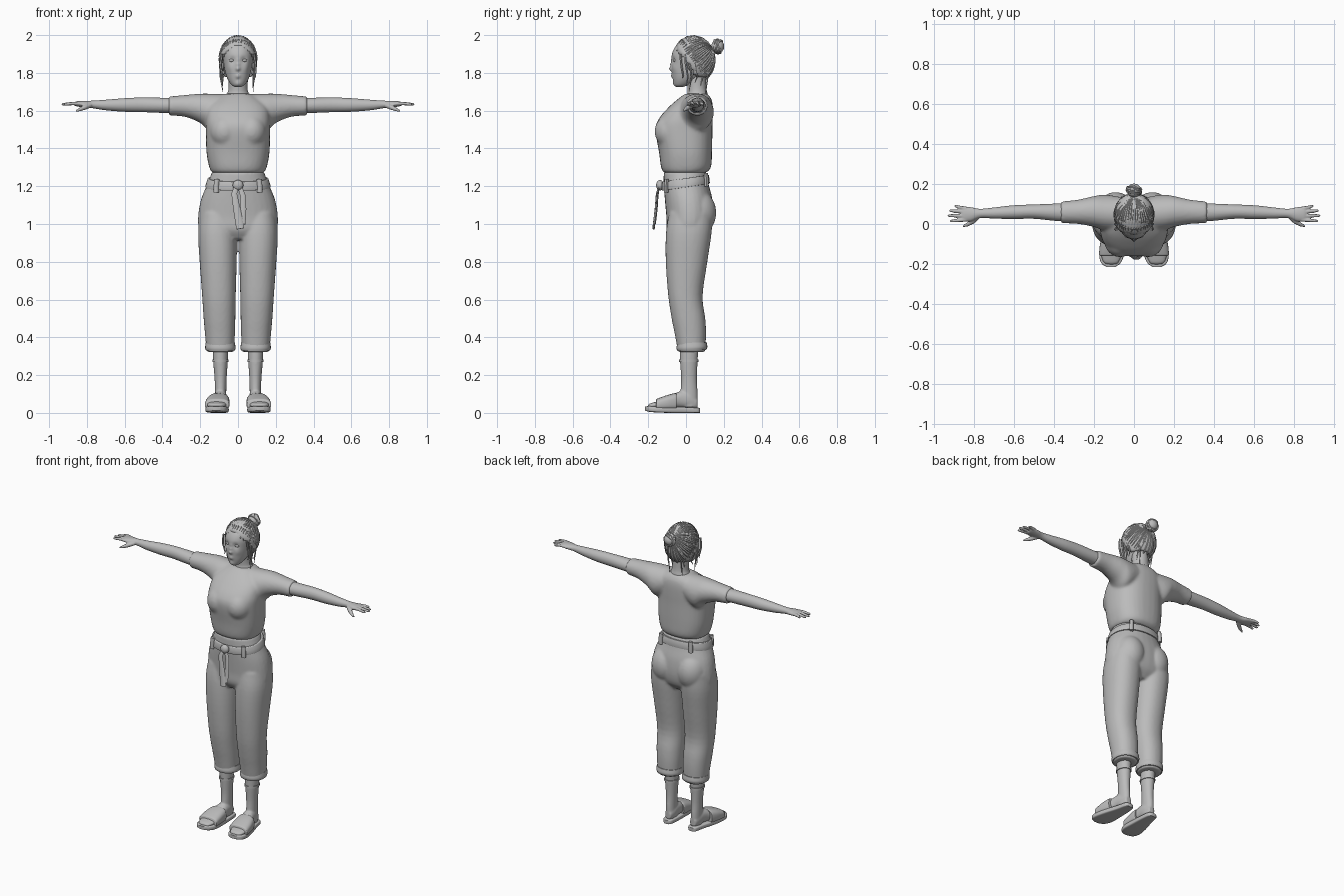
import bpy, bmesh, math, random
from mathutils import Vector

if "Cube" in bpy.data.objects:
    bpy.data.objects.remove(bpy.data.objects["Cube"])
random.seed(4)
GREY = (0.5, 0.5, 0.5, 1)
mat = bpy.data.materials.new("plain_grey")
mat.use_nodes = True
mat.diffuse_color = GREY
mat.node_tree.nodes["Principled BSDF"].inputs["Base Color"].default_value = GREY


def skin_rings(bm, rings):
    """Bridge rings of points into a closed tube."""
    vs = [[bm.verts.new(p) for p in ring] for ring in rings]
    n = len(vs[0])
    for a, b in zip(vs, vs[1:]):
        for i in range(n):
            j = (i + 1) % n
            bm.faces.new((a[i], a[j], b[j], b[i]))
    bm.faces.new(vs[0][::-1])
    bm.faces.new(vs[-1])


def smooth_rows(rows, steps):
    """Spline between key rows."""
    rows = [Vector(r) for r in rows]
    out = []
    for i in range(len(rows) - 1):
        a, b = rows[i], rows[i + 1]
        ta = (b - rows[i - 1]) / 2 if i else b - a
        tb = (rows[i + 2] - a) / 2 if i + 2 < len(rows) else b - a
        for s in range(steps):
            t = s / steps
            h = t * t * (3 - 2 * t)
            out.append(a * (1 - h) + b * h + ta * t * (1 - t) ** 2 - tb * t * t * (1 - t))
    return out + [rows[-1]]


def loft(bm, axis, rows, power=2.0, steps=4, sides=32, tilt=0):
    """Rows are (position, u_min, u_max, v_min, v_max) along the axis."""
    rings = []
    for t, u0, u1, v0, v1 in smooth_rows(rows, steps):
        ring = []
        for k in range(sides):
            a = math.tau * k / sides
            c, s = math.cos(a), math.sin(a)
            u = (u0 + u1) / 2 + (u1 - u0) / 2 * math.copysign(abs(c) ** (2 / power), c)
            v = (v0 + v1) / 2 + (v1 - v0) / 2 * math.copysign(abs(s) ** (2 / power), s)
            ring.append({"Z": (u, v, t + tilt * v), "X": (t, u, v), "Y": (u, t, v)}[axis])
        rings.append(ring)
    skin_rings(bm, rings)


def body(bm, rows, **kw):
    """Vertical loft centred on x, rows (z, half_width, front, back)."""
    loft(bm, "Z", [(z, -w, w, f, b) for z, w, f, b in rows], **kw)


def tube(bm, pts, radii, flat=1.0, sides=8):
    pts = [Vector(p) for p in pts]
    rings = []
    for i, p in enumerate(pts):
        d = (pts[min(i + 1, len(pts) - 1)] - pts[max(i - 1, 0)]).normalized()
        side = d.cross(Vector((0, 1, 0)) if abs(d.y) < 0.9 else Vector((0, 0, 1))).normalized()
        up = d.cross(side)
        rings.append([p + radii[i] * (side * math.cos(a) + up * flat * math.sin(a))
                      for a in (math.tau * k / sides for k in range(sides))])
    skin_rings(bm, rings)


def ball(bm, loc, size):
    made = bmesh.ops.create_uvsphere(bm, u_segments=32, v_segments=24, radius=1)["verts"]
    for v in made:
        v.co = Vector(loc) + Vector(c * s for c, s in zip(v.co, size))


def finish(bm, name, mirror=False, voxel=0, smooth=0):
    bmesh.ops.recalc_face_normals(bm, faces=bm.faces)
    me = bpy.data.meshes.new(name)
    bm.to_mesh(me)
    bm.free()
    me.materials.append(mat)
    ob = bpy.data.objects.new(name, me)
    bpy.context.collection.objects.link(ob)
    bpy.ops.object.select_all(action="DESELECT")
    ob.select_set(True)
    bpy.context.view_layer.objects.active = ob
    bpy.ops.object.shade_smooth_by_angle(angle=math.radians(50))
    if mirror:
        ob.modifiers.new("mirror", "MIRROR").use_mirror_merge = False
    if voxel:
        m = ob.modifiers.new("blend", "REMESH")
        m.mode, m.voxel_size, m.use_smooth_shade = "VOXEL", voxel, True
    if smooth:
        m = ob.modifiers.new("soften", "SMOOTH")
        m.factor, m.iterations = 0.5, smooth
    return ob


# Loose shirt with short sleeves
bm = bmesh.new()
body(bm, [(1.27, .137, -.118, .105), (1.3, .152, -.132, .132), (1.38, .167, -.143, .138),
          (1.5, .17, -.162, .14), (1.56, .17, -.142, .142), (1.62, .16, -.09, .142),
          (1.66, .12, -.045, .135), (1.69, .07, -.005, .115)], power=2.4)
for s in (-1, 1):
    loft(bm, "X", [(s * x, a, b, c, d) for x, a, b, c, d in (
        (.04, -.03, .13, 1.55, 1.687), (.14, -.035, .147, 1.49, 1.69), (.2, -.015, .14, 1.535, 1.69),
        (.28, 0, .122, 1.567, 1.683), (.368, .004, .113, 1.575, 1.675))])
    ball(bm, (s * .07, -.08, 1.49), (.08, .086, .09))
finish(bm, "shirt", voxel=.009, smooth=6)

# Trousers with turned-up cuffs
bm = bmesh.new()
body(bm, [(1.275, .138, -.118, .108), (1.21, .163, -.118, .12), (1.13, .196, -.112, .14),
          (1.04, .211, -.104, .145), (.97, .205, -.1, .13), (.92, .16, -.07, .09)], power=2.2)
for s in (-1, 1):
    loft(bm, "Z", [(z, s * a, s * b, c, d) for z, a, b, c, d in (
        (1.06, .01, .2, -.09, .14), (.95, .006, .211, -.106, .135), (.8, .007, .203, -.107, .113),
        (.62, .012, .19, -.094, .088), (.5, .014, .182, -.076, .102),
        (.42, .016, .175, -.06, .106), (.322, .022, .166, -.042, .102))], power=2.2)
    ball(bm, (s * .092, .06, 1.06), (.095, .1, .12))
finish(bm, "trousers", voxel=.008, smooth=5)

bm = bmesh.new()
loft(bm, "Z", [(.33, .016, .17, -.046, .108), (.345, .013, .174, -.05, .113),
               (.37, .017, .171, -.047, .109)], power=2.2, tilt=.04)
finish(bm, "trouser_cuffs", mirror=True)

# Tilted belt with loops, knot and hanging tails
bm = bmesh.new()
body(bm, [(1.195, .17, -.125, .123), (1.2, .173, -.129, .126), (1.237, .162, -.127, .122),
          (1.242, .158, -.123, .118)], power=2.2, tilt=.15, steps=2, sides=48)
finish(bm, "belt")
bm = bmesh.new()
for x, y in ((.115, -.105), (.11, .108)):
    z = 1.218 + .15 * y
    tube(bm, [(x, y, z - .035), (x, y, z), (x - .003, y * .98, z + .035)], [.014] * 3, flat=.8)
finish(bm, "belt_loops", mirror=True)
bm = bmesh.new()
ball(bm, (0, -.138, 1.205), (.028, .02, .028))
tube(bm, [(-.005, -.14, 1.21), (-.02, -.155, 1.16), (-.006, -.16, 1.08), (.012, -.172, .975)],
     [.012, .015, .019, .021], flat=.3)
tube(bm, [(.005, -.14, 1.21), (.026, -.15, 1.15), (.028, -.155, 1.08), (.022, -.165, 1.0)],
     [.012, .014, .016, .018], flat=.3)
finish(bm, "belt_tie")

# Arms and hands
bm = bmesh.new()
loft(bm, "X", [(.25, .015, .105, 1.585, 1.67), (.37, .014, .103, 1.587, 1.668),
               (.5, .026, .098, 1.592, 1.67), (.6, .025, .094, 1.594, 1.666),
               (.7, .027, .083, 1.602, 1.658), (.77, .03, .076, 1.613, 1.653),
               (.815, .014, .084, 1.617, 1.652), (.85, .012, .087, 1.622, 1.65),
               (.865, .016, .084, 1.626, 1.645)])
for y, tip_y, tip_x in ((.077, .09, .9), (.059, .067, .925), (.04, .042, .934), (.022, .015, .922)):
    tube(bm, [(.84, y, 1.637), (.875, (y + tip_y) / 2, 1.638), (tip_x - .008, tip_y, 1.634),
              (tip_x, tip_y, 1.633)], [.0105, .0095, .0075, .004])
tube(bm, [(.785, .035, 1.628), (.81, .012, 1.618), (.835, -.003, 1.607), (.857, -.012, 1.598)],
     [.014, .013, .01, .005])
finish(bm, "arms_and_hands", mirror=True, voxel=.004, smooth=2)

# Ankles and feet
bm = bmesh.new()
loft(bm, "Z", [(.38, .052, .135, -.035, .068), (.28, .054, .132, -.032, .062),
               (.18, .06, .124, -.026, .058), (.1, .062, .122, -.03, .062),
               (.03, .06, .122, -.03, .062)])
loft(bm, "Y", [(.06, .07, .112, .025, .075), (.02, .058, .125, .025, .11), (-.03, .056, .135, .025, .115),
               (-.09, .056, .156, .025, .085), (-.15, .06, .165, .025, .062),
               (-.19, .075, .155, .025, .05), (-.203, .09, .135, .027, .04)], power=2.3)
finish(bm, "feet", mirror=True, voxel=.006, smooth=4)
bm = bmesh.new()
loft(bm, "Z", [(.27, .05, .136, -.036, .066), (.283, .05, .136, -.036, .066)], steps=1)
finish(bm, "sock_tops", mirror=True)

# Slip-on sandals
bm = bmesh.new()
loft(bm, "Y", [(.075, .075, .108, 0, .024), (.06, .06, .122, 0, .028), (0, .053, .136, 0, .03),
               (-.08, .05, .16, 0, .032), (-.15, .05, .173, .002, .034), (-.195, .067, .165, .006, .036),
               (-.216, .095, .135, .012, .034)], power=5)
finish(bm, "sandal_soles", mirror=True)
bm = bmesh.new()
loft(bm, "Y", [(-.05, .05, .156, .012, .102), (-.06, .046, .16, .01, .104), (-.1, .045, .17, .01, .094),
               (-.15, .046, .175, .01, .076), (-.158, .05, .172, .012, .07)], power=2.8)
finish(bm, "sandal_straps", mirror=True)

# Neck, head and sculpted face
bm = bmesh.new()
body(bm, [(1.64, .085, -.02, .12), (1.685, .06, .005, .115), (1.72, .05, .008, .108),
          (1.8, .05, .0, .105)])
finish(bm, "neck")
bm = bmesh.new()
body(bm, [(1.726, .018, -.052, -.015), (1.738, .036, -.062, .02), (1.765, .054, -.069, .06),
          (1.8, .067, -.074, .1), (1.85, .076, -.076, .125), (1.9, .08, -.074, .135),
          (1.945, .074, -.052, .125), (1.98, .045, -.01, .09)], power=2.2, steps=8, sides=96)
dents = [((s * .033, -.075, 1.868), .017, .009) for s in (-1, 1)]
dents += [((s * .045, -.06, 1.825), .02, -.004) for s in (-1, 1)]
dents += [((0, -.075, 1.782), .013, -.007), ((0, -.06, 1.742), .014, -.005),
          ((0, -.075, 1.765), .008, .004), ((0, -.075, 1.822), .011, -.015),
          ((0, -.075, 1.845), .01, -.008), ((0, -.075, 1.868), .009, -.003)]
for v in bm.verts:
    v.co.y += sum(push * math.exp(-((v.co - Vector(c)).length / r) ** 2) for c, r, push in dents)
for s in (-1, 1):
    ball(bm, (s * .033, -.056, 1.866), (.015, .013, .009))
    ball(bm, (s * .08, .025, 1.84), (.008, .016, .028))
finish(bm, "head")

# Hair cap, cut back around the face and nape
CENTRE, SIZE = Vector((0, .038, 1.868)), Vector((.1, .115, .128))
bm = bmesh.new()
ball(bm, CENTRE, SIZE)


def bare(p):
    return p.y < -.06 + (1.95 - p.z) * .65 or p.z < 1.775


bmesh.ops.delete(bm, geom=[f for f in bm.faces if bare(f.calc_center_median())], context="FACES")
cap = finish(bm, "hair_cap")
cap.modifiers.new("thickness", "SOLIDIFY").thickness = .012

# Locks combed from the hairline to the bun
bm = bmesh.new()
goal = Vector((0, .85, .55)).normalized()
for i in range(44):
    a = math.tau * (i + random.random() * .6) / 44
    start = Vector((math.sin(a), -.62 + .95 * (1 - math.cos(a)) / 2, .1 + .55 * math.cos(a)))
    start.normalize()
    pts = []
    for k in range(7):
        d = start.lerp(goal, k / 6 * .95).normalized()
        pts.append(CENTRE + Vector(c * r for c, r in zip(d, SIZE)) * .985)
    tube(bm, pts, [.003, .006, .007, .007, .007, .006, .004], sides=6)
finish(bm, "hair_locks")

# Bun made of a core and wound locks
bm = bmesh.new()
bun = Vector((0, .168, 1.94))
ball(bm, bun, (.036, .034, .036))
for i in range(9):
    turn = random.uniform(0, math.tau)
    tilt = random.uniform(-.8, .8)
    pts = []
    for k in range(9):
        a = turn + k * .5
        d = Vector((math.cos(a), tilt * math.cos(a + i), math.sin(a))).normalized()
        pts.append(bun + d * .036)
    tube(bm, pts, [.003] + [.007] * 7 + [.002], sides=6)
finish(bm, "hair_bun")

# Loose strands beside the face and at the nape
bm = bmesh.new()
for s in (-1, 1):
    for y, low in ((-.025, 1.77), (.0, 1.73), (.02, 1.7), (.05, 1.75), (.08, 1.72), (.105, 1.69)):
        x = .086 if y < .06 else .05
        w = random.uniform(-.008, .008)
        tube(bm, [(s * x, y - .005, 1.9), (s * (x + .007), y, 1.84), (s * (x + w), y + .01, 1.78),
                  (s * (x - .006), y + w, low)], [.006, .007, .005, .0015], sides=6)
finish(bm, "loose_strands")
